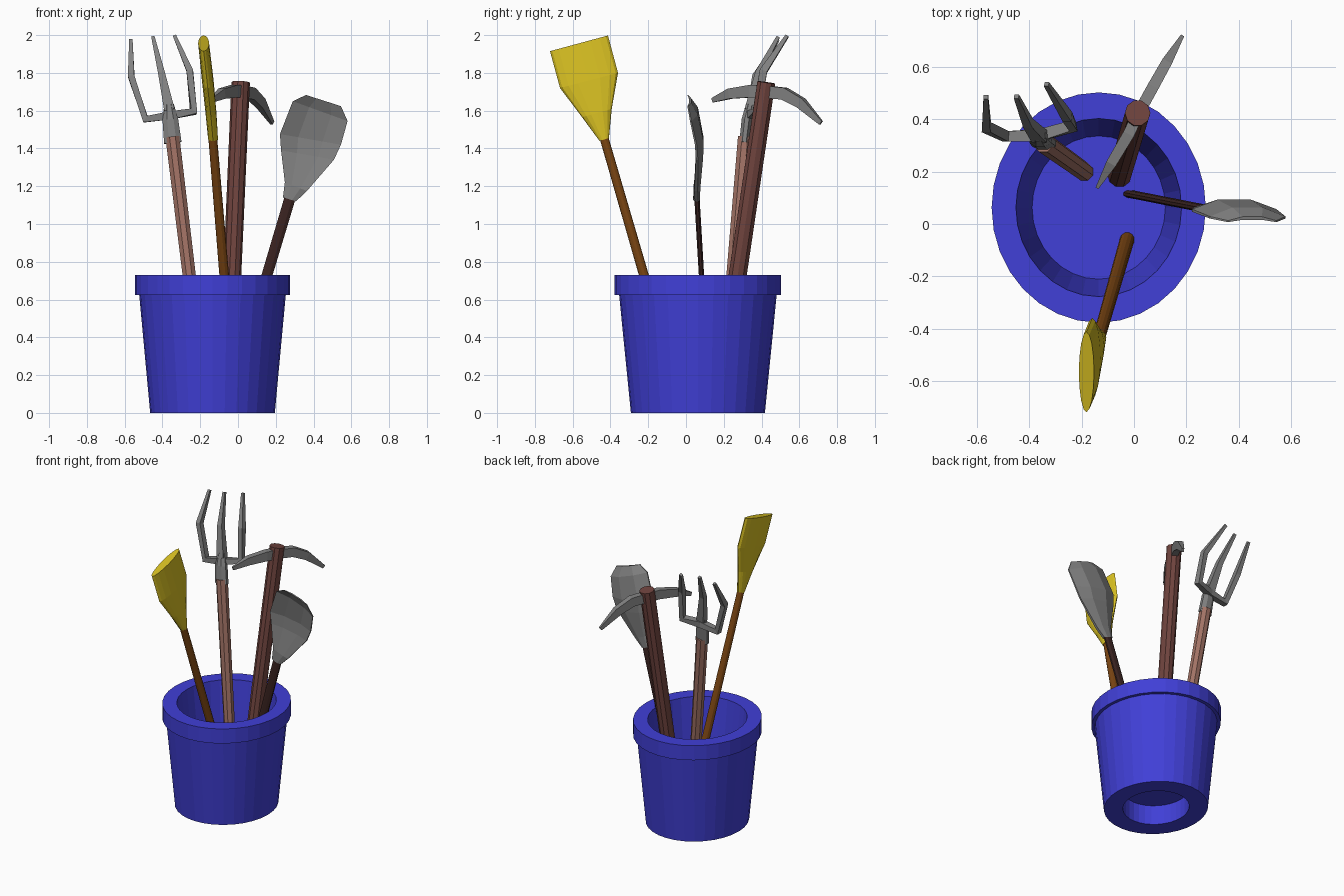
import bpy, bmesh, math
from mathutils import Vector


def material(name, r, g, b):
    m = bpy.data.materials.new(name)
    m.diffuse_color = (r, g, b, 1)
    return m


BLUE = material("blue_glaze", 0.052, 0.050, 0.68)
YELLOW = material("yellow_bristle", 0.68, 0.52, 0.016)
STEEL = material("grey_steel", 0.22, 0.22, 0.22)
BROWN = material("orange_brown_wood", 0.19, 0.058, 0.006)
PINK = material("pale_red_wood", 0.36, 0.17, 0.13)
RED = material("dark_red_wood", 0.16, 0.057, 0.048)
DARK = material("very_dark_wood", 0.045, 0.018, 0.016)


def loft(name, rings, mat):
    """Bridge a list of equal-sized point rings and cap both ends."""
    bm = bmesh.new()
    vs = [[bm.verts.new(p) for p in ring] for ring in rings]
    n = len(rings[0])
    for a, b in zip(vs, vs[1:]):
        for i in range(n):
            j = (i + 1) % n
            bm.faces.new((a[i], a[j], b[j], b[i]))
    bm.faces.new(vs[0])
    bm.faces.new(vs[-1])
    bmesh.ops.recalc_face_normals(bm, faces=bm.faces)
    me = bpy.data.meshes.new(name)
    bm.to_mesh(me)
    bm.free()
    me.materials.append(mat)
    ob = bpy.data.objects.new(name, me)
    bpy.context.collection.objects.link(ob)
    return ob


def tube(name, pts, sizes, sides, mat, ref=(0, 1, 0)):
    """Sweep a section along points; sizes are half extents (along ref, across)."""
    pts = [Vector(p) for p in pts]
    rings = []
    off, k = (math.pi / 4, math.sqrt(2)) if sides == 4 else (math.pi / sides, 1)
    for i, p in enumerate(pts):
        t = Vector()
        if i > 0:
            t += (p - pts[i - 1]).normalized()
        if i < len(pts) - 1:
            t += (pts[i + 1] - p).normalized()
        t.normalize()
        u = Vector(ref)
        u = (u - u.dot(t) * t).normalized()
        v = t.cross(u)
        a, b = sizes[i]
        angles = [off + math.tau * s / sides for s in range(sides)]
        rings.append([p + u * a * k * math.cos(w) + v * b * k * math.sin(w) for w in angles])
    return loft(name, rings, mat)


# Pot: lathed profile (x radius, z), recessed underneath, slightly deeper than wide
profile = [(0.21, 0.14), (0.21, 0.0), (0.33, 0.0), (0.388, 0.625), (0.41, 0.625),
           (0.41, 0.73), (0.317, 0.73), (0.255, 0.17)]
SEG = 32
loft("pot", [[(-0.135 + r * math.cos(math.tau * i / SEG),
               0.063 + r * 1.075 * math.sin(math.tau * i / SEG), z)
              for i in range(SEG)] for r, z in profile], BLUE)

# Handles
tube("fork_handle", [(-0.19, 0.20, 0.165), (-0.347, 0.312, 1.46)],
     [(0.036, 0.036), (0.04, 0.04)], 8, PINK)
tube("broom_handle", [(-0.025, -0.055, 0.15), (-0.134, -0.435, 1.46)],
     [(0.028, 0.028), (0.024, 0.024)], 12, BROWN)
tube("pick_handle", [(-0.055, 0.19, 0.165), (0.014, 0.425, 1.75)],
     [(0.05, 0.047), (0.05, 0.049)], 10, RED)
tube("shovel_handle", [(-0.015, 0.115, 0.165), (0.285, 0.056, 1.17)],
     [(0.015, 0.029), (0.015, 0.032)], 8, DARK)

# Fork: socket, outer prongs with crossbar, middle prong
tube("fork_socket", [(-0.345, 0.308, 1.43), (-0.358, 0.322, 1.55), (-0.365, 0.34, 1.63)],
     [(0.028, 0.05), (0.03, 0.045), (0.025, 0.028)], 8, STEEL)
tube("fork_outer_prongs",
     [(-0.567, 0.487, 1.975), (-0.565, 0.37, 1.78), (-0.49, 0.335, 1.555),
      (-0.36, 0.34, 1.575), (-0.235, 0.374, 1.595), (-0.255, 0.41, 1.81), (-0.335, 0.535, 1.995)],
     [(0.009, 0.009), (0.02, 0.017), (0.02, 0.02), (0.023, 0.022),
      (0.02, 0.02), (0.02, 0.017), (0.009, 0.009)], 4, STEEL)
tube("fork_middle_prong",
     [(-0.362, 0.335, 1.60), (-0.405, 0.385, 1.80), (-0.45, 0.488, 1.99)],
     [(0.025, 0.028), (0.018, 0.018), (0.009, 0.009)], 4, STEEL)

# Pick head: curved bar through the handle
tube("pick_head",
     [(-0.14, 0.14, 1.655), (-0.085, 0.235, 1.69), (-0.02, 0.345, 1.703), (0.015, 0.42, 1.70),
      (0.07, 0.52, 1.69), (0.12, 0.61, 1.64), (0.182, 0.715, 1.535)],
     [(0.012, 0.006), (0.027, 0.02), (0.033, 0.022), (0.033, 0.022),
      (0.032, 0.022), (0.028, 0.02), (0.012, 0.007)], 4, STEEL, ref=(0, 0, 1))

# Broom bristles: round neck flaring into a flat oval (left y,z / right y,z / x / half thickness)
rows = [(-0.458, 1.44, -0.408, 1.455, -0.132, 0.026), (-0.55, 1.565, -0.393, 1.61, -0.143, 0.029),
        (-0.667, 1.72, -0.36, 1.80, -0.160, 0.031), (-0.72, 1.915, -0.413, 1.998, -0.182, 0.029)]
rings = []
for y0, z0, y1, z1, x, d in rows:
    ring = []
    for i in range(16):
        c, s = math.cos(math.tau * i / 16), math.sin(math.tau * i / 16)
        ring.append((x + d * s, (y0 + y1) / 2 + c * (y1 - y0) / 2, (z0 + z1) / 2 + c * (z1 - z0) / 2))
    rings.append(ring)
loft("broom_bristles", rings, YELLOW)

# Shovel blade: cupped rows (left x,z / right x,z / edge y / middle y / half thickness)
rows = [(0.238, 1.14, 0.307, 1.12, 0.056, 0.056, 0.018), (0.248, 1.22, 0.365, 1.175, 0.053, 0.058, 0.018),
        (0.228, 1.39, 0.508, 1.34, 0.058, 0.080, 0.011), (0.222, 1.476, 0.545, 1.42, 0.052, 0.083, 0.010),
        (0.29, 1.65, 0.58, 1.545, 0.025, 0.055, 0.008), (0.36, 1.683, 0.545, 1.624, 0.010, 0.022, 0.006)]
rings = []
for x0, z0, x1, z1, ye, ym, d in rows:
    front = [(x0 + (x1 - x0) * f, y, z0 + (z1 - z0) * f)
             for f, y in ((0, ye), (0.3, ym), (0.7, ym), (1, ye))]
    half = [d * 0.5, d, d, d * 0.5]
    rings.append([(x, y - h, z) for (x, y, z), h in zip(front, half)]
                 + [(x, y + h, z) for (x, y, z), h in reversed(list(zip(front, half)))])
loft("shovel_blade", rings, STEEL)
